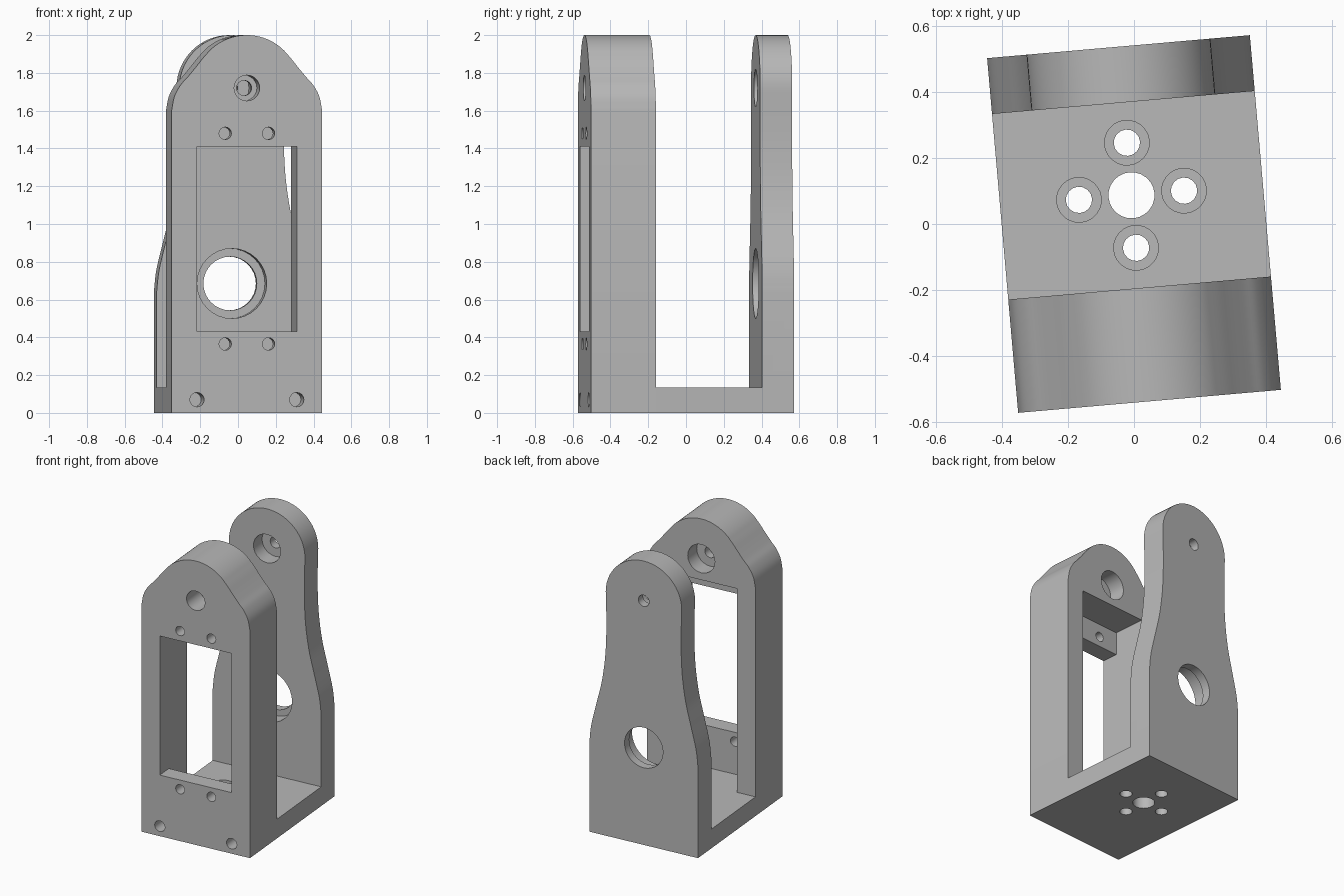
import bpy
import bmesh
import math
from mathutils import Matrix, Vector

old = bpy.data.objects.get("Cube")
if old:
    bpy.data.objects.remove(old, do_unlink=True)

# Main dimensions
HALF_W, HALF_D = 0.4, 0.54
FRONT_IN, BACK_IN = -0.195, 0.37
FLOOR = 0.135
PIVOT_Z, TOP_R = 1.72, 0.28
BORE_Z = 0.685
WINDOW_W = 0.265
BASE_Y = (FRONT_IN + BACK_IN) / 2

grey = bpy.data.materials.new("plain grey")
grey.use_nodes = True
grey.diffuse_color = (0.48, 0.48, 0.48, 1)
grey.node_tree.nodes["Principled BSDF"].inputs["Base Color"].default_value = grey.diffuse_color


def make_object(name, bm):
    bmesh.ops.recalc_face_normals(bm, faces=bm.faces)
    mesh = bpy.data.meshes.new(name)
    bm.to_mesh(mesh)
    bm.free()
    obj = bpy.data.objects.new(name, mesh)
    bpy.context.collection.objects.link(obj)
    mesh.materials.append(grey)
    return obj


def box(name, x0, x1, y0, y1, z0, z1):
    bm = bmesh.new()
    bmesh.ops.create_cube(bm, size=1)
    for v in bm.verts:
        v.co = ((x0 + x1) / 2 + v.co.x * (x1 - x0),
                (y0 + y1) / 2 + v.co.y * (y1 - y0),
                (z0 + z1) / 2 + v.co.z * (z1 - z0))
    return make_object(name, bm)


def cylinder(name, start, end, radius, segments=24):
    start, end = Vector(start), Vector(end)
    axis = end - start
    bm = bmesh.new()
    turn = axis.to_track_quat('Z', 'Y').to_matrix().to_4x4()
    bmesh.ops.create_cone(bm, cap_ends=True, segments=segments, radius1=radius, radius2=radius,
                          depth=axis.length, matrix=Matrix.Translation((start + end) / 2) @ turn)
    return make_object(name, bm)


def smooth_path(points, steps=5):
    """Catmull-Rom curve through the points, with clamped ends."""
    pts = [Vector(p) for p in points]
    pts = [pts[0] * 2 - pts[1]] + pts + [pts[-1] * 2 - pts[-2]]
    path = []
    for a, b, c, d in zip(pts, pts[1:], pts[2:], pts[3:]):
        for i in range(steps):
            t = i / steps
            path.append((b * 2 + (c - a) * t + (a * 2 - b * 5 + c * 4 - d) * t * t
                         + (b * 3 - a - c * 3 + d) * t ** 3) / 2)
    return path + [pts[-2]]


def plate(name, flank, arc_start, y0, y1):
    """Mirrored outline: straight foot, curved flank, round head."""
    right = [Vector((HALF_W, 0))] + smooth_path(flank)
    count = 14
    for i in range(1, count):
        a = math.radians(arc_start + (90 - arc_start) * i / count)
        right.append(Vector((TOP_R * math.cos(a), PIVOT_Z + TOP_R * math.sin(a))))
    outline = right + [Vector((0, PIVOT_Z + TOP_R))] + [Vector((-p.x, p.y)) for p in reversed(right)]
    bm = bmesh.new()
    face = bm.faces.new([bm.verts.new((p.x, y0, p.y)) for p in outline])
    side = bmesh.ops.extrude_face_region(bm, geom=[face])
    verts = [g for g in side["geom"] if isinstance(g, bmesh.types.BMVert)]
    bmesh.ops.translate(bm, verts=verts, vec=(0, y1 - y0, 0))
    return make_object(name, bm)


def combine(target, other, operation):
    mod = target.modifiers.new("combine", 'BOOLEAN')
    mod.operation, mod.solver, mod.object = operation, 'EXACT', other
    graph = bpy.context.evaluated_depsgraph_get()
    mesh = bpy.data.meshes.new_from_object(target.evaluated_get(graph))
    target.modifiers.clear()
    target.data = mesh
    bpy.data.objects.remove(other, do_unlink=True)


def cut(target, cutter):
    combine(target, cutter, 'DIFFERENCE')


def drill_y(target, x, z, y0, y1, radius, segments=24):
    cut(target, cylinder("drill", (x, y0, z), (x, y1, z), radius, segments))


# Front plate: rounded shoulders rising to the head
s = TOP_R * math.sqrt(0.5)
bracket = plate("servo_bracket",
                [(0.4, 1.6), (0.385, 1.675), (0.353, 1.735), (0.313, 1.78),
                 (0.27, 1.832), (0.236, 1.875), (s, PIVOT_Z + s)], 45, -HALF_D, FRONT_IN)

# Back plate: waisted arm with round head
back = plate("back_plate",
             [(0.4, 0.64), (0.386, 0.76), (0.345, 0.93), (0.309, 1.08),
              (0.285, 1.25), (0.276, 1.42), (0.276, 1.57), (TOP_R, PIVOT_Z)], 0, BACK_IN, HALF_D)

# Base joining the two plates
base = box("base", -HALF_W, HALF_W, FRONT_IN, BACK_IN, 0, FLOOR)
combine(bracket, base, 'UNION')
combine(bracket, back, 'UNION')

# Front window, and the taller pocket behind it
cut(bracket, box("window", -WINDOW_W, WINDOW_W, -0.7, -0.3, 0.43, 1.41))
cut(bracket, box("pocket", -WINDOW_W, WINDOW_W, -0.425, FRONT_IN + 0.1, FLOOR, 1.57))

# Pivot holes: stepped bores in both heads
drill_y(bracket, 0, PIVOT_Z, -0.7, -0.37, 0.068)
drill_y(bracket, 0, PIVOT_Z, -0.31, -0.1, 0.1)
drill_y(bracket, 0, PIVOT_Z, -0.45, -0.25, 0.04)
drill_y(bracket, 0, PIVOT_Z, 0.3, 0.48, 0.1)
drill_y(bracket, 0, PIVOT_Z, 0.4, 0.7, 0.04)

# Large stepped bore in the back plate
drill_y(bracket, 0, BORE_Z, 0.3, 0.48, 0.185, 32)
drill_y(bracket, 0, BORE_Z, 0.4, 0.7, 0.142, 32)

# Screw holes around the window, and blind ones in the foot
for side in (-1, 1):
    for z in (0.365, 1.48):
        drill_y(bracket, side * 0.115, z, -0.7, -0.35, 0.033, 16)
    drill_y(bracket, side * WINDOW_W, 0.07, -0.7, -0.36, 0.038, 16)

# Base: central hole and four counterbored holes
cut(bracket, cylinder("drill", (0, BASE_Y, -0.1), (0, BASE_Y, 0.3), 0.07))
for i in range(4):
    a = i * math.pi / 2
    x, y = 0.16 * math.cos(a), BASE_Y + 0.16 * math.sin(a)
    cut(bracket, cylinder("drill", (x, y, -0.1), (x, y, 0.3), 0.04, 16))
    cut(bracket, cylinder("drill", (x, y, 0.07), (x, y, 0.3), 0.068))

# Whole bracket stands turned slightly
bracket.data.transform(Matrix.Rotation(math.radians(5), 4, 'Z'))
bracket.data.materials.clear()
bracket.data.materials.append(grey)
for p in bracket.data.polygons:
    p.material_index = 0
bpy.ops.object.select_all(action='DESELECT')
bracket.select_set(True)
bpy.context.view_layer.objects.active = bracket
bpy.ops.object.shade_smooth_by_angle(angle=math.radians(30))
